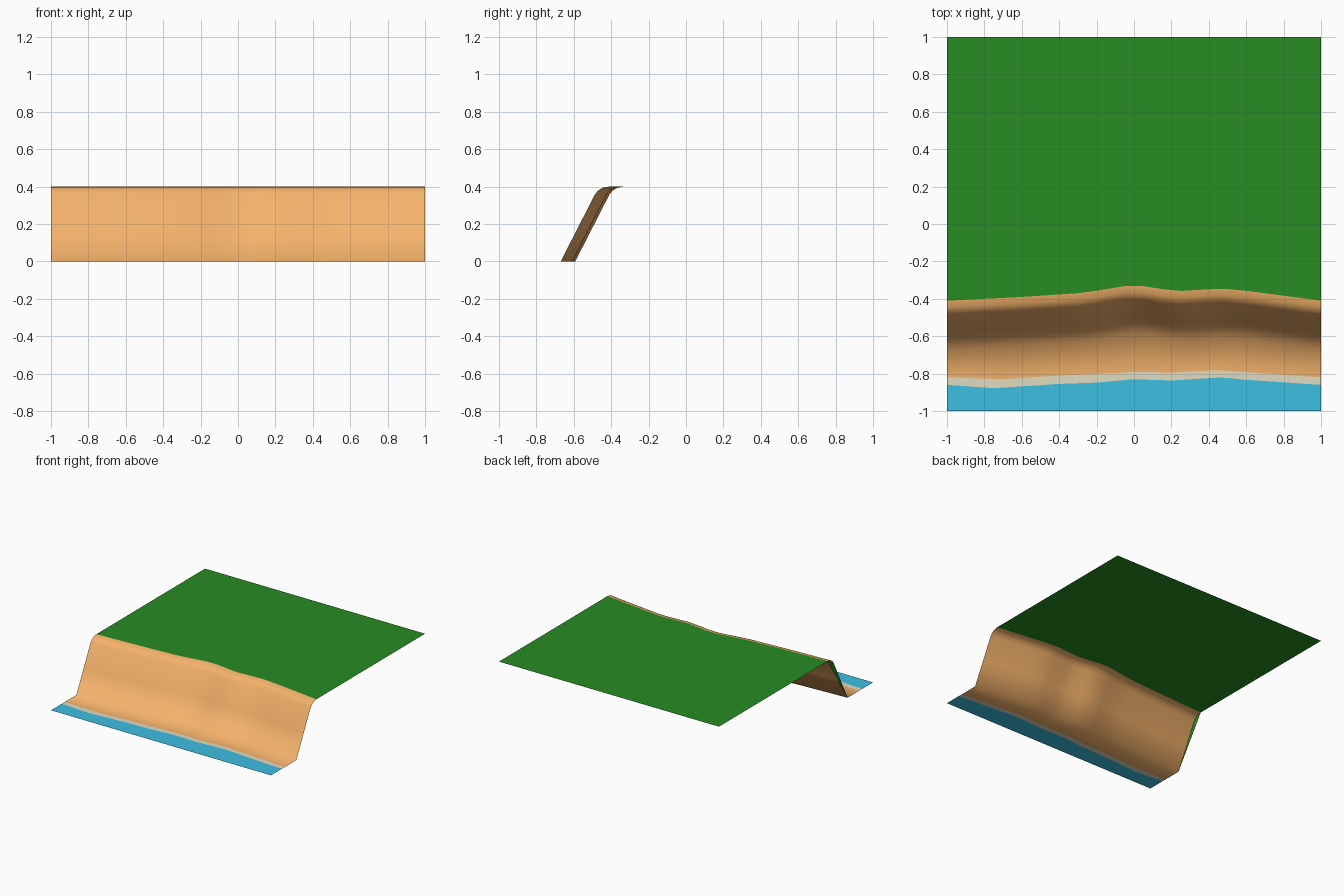
import bpy, bmesh

if "Cube" in bpy.data.objects:
    bpy.data.objects.remove(bpy.data.objects["Cube"])

# Shorelines as (x, y) guide points
CREST = [(-1, -.41), (-.6, -.39), (-.3, -.37), (-.2, -.357), (-.05, -.332), (.05, -.332),
         (.15, -.348), (.25, -.358), (.47, -.345), (.6, -.357), (.8, -.383), (1, -.41)]
SHORE = [(-1, -.82), (-.7, -.83), (-.4, -.81), (-.2, -.803), (0, -.79), (.2, -.794),
         (.45, -.782), (.6, -.793), (1, -.82)]
SURF = [(-1, -.86), (-.75, -.878), (-.4, -.855), (-.2, -.848), (0, -.83), (.2, -.837),
        (.47, -.82), (.6, -.833), (1, -.86)]
XS = [-1 + i * .05 for i in range(41)]


def along(guide, x):
    for (x0, y0), (x1, y1) in zip(guide, guide[1:]):
        if x <= x1 + 1e-6:
            return y0 + (y1 - y0) * (x - x0) / (x1 - x0)
    return guide[-1][1]


def line(guide, dy=0, z=0):
    return [(x, along(guide, x) + dy, z) for x in XS]


def material(name, rgb):
    m = bpy.data.materials.new(name)
    lin = [(c / 12.92 if c < .04 else ((c + .055) / 1.055) ** 2.4) for c in rgb]
    m.diffuse_color = (*lin, 1)
    m.use_nodes = True
    m.node_tree.nodes["Principled BSDF"].inputs["Base Color"].default_value = m.diffuse_color
    return m


def sheet(name, rows, mat, extra=None):
    """Loft a smooth open sheet through rows of points."""
    bm = bmesh.new()
    vs = [[bm.verts.new(p) for p in r] for r in rows]
    for a, b in zip(vs, vs[1:]):
        for i in range(len(XS) - 1):
            bm.faces.new((a[i], a[i + 1], b[i + 1], b[i]))
    if extra:
        bm.faces.new([bm.verts.new(p) for p in extra])
    me = bpy.data.meshes.new(name)
    bm.to_mesh(me)
    bm.free()
    ob = bpy.data.objects.new(name, me)
    bpy.context.collection.objects.link(ob)
    me.materials.append(mat)
    bpy.context.view_layer.objects.active = ob
    ob.select_set(True)
    me.polygons.foreach_set("use_smooth", [True] * len(me.polygons))
    ob.select_set(False)
    return ob


def straight(y, z):
    return [(x, y, z) for x in XS]


# Cliff profile from foot to crest: (offset from crest, height)
PROFILE = [(-.26, 0), (-.168, .18), (-.076, .36), (-.058, .38), (-.035, .394), (0, .4)]

# Water and foam at ground level
sheet("water", [straight(-1, 0), line(SURF)], material("water_blue", (.24, .75, .89)))
sheet("foam", [line(SURF), line(SHORE)], material("foam_cream", (.88, .86, .75)))

# Beach and cliff as one smooth sheet
sheet("cliff", [line(SHORE)] + [line(CREST, d, z) for d, z in PROFILE],
      material("sandstone", (.96, .70, .42)))

# Grass plateau, with the thin sliver closing the left end of the cliff
sliver = [(-1, -.41 + d, z) for d, z in PROFILE]
sheet("grass", [line(CREST, 0, .4), straight(1, .4)],
      material("grass_green", (.153, .55, .14)), sliver)
